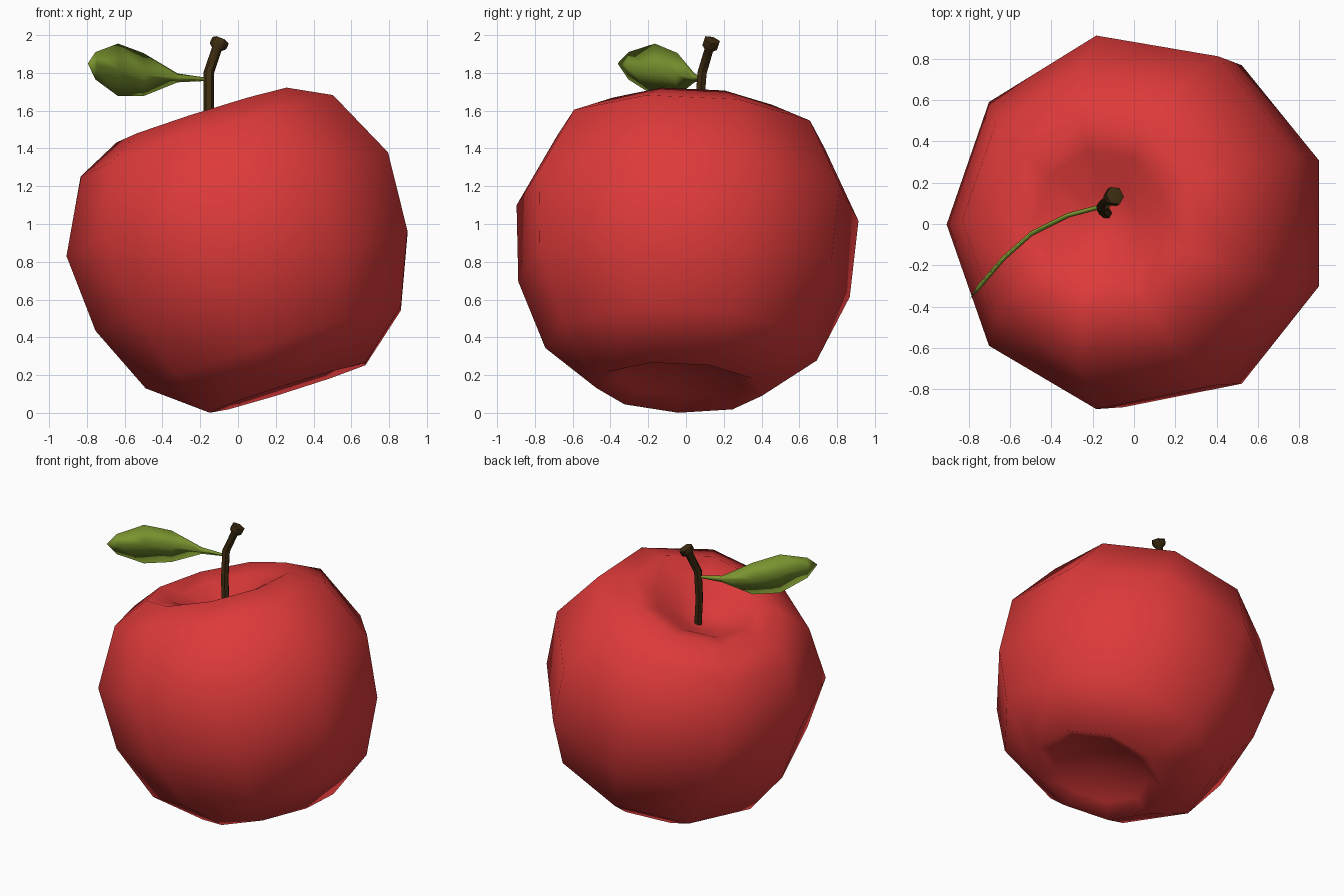
import bpy, bmesh, math
from mathutils import Vector

if "Cube" in bpy.data.objects:
    bpy.data.objects.remove(bpy.data.objects["Cube"])


def material(name, rgb):
    m = bpy.data.materials.new(name)
    m.diffuse_color = (*rgb, 1)
    m.use_nodes = True
    m.node_tree.nodes["Principled BSDF"].inputs["Base Color"].default_value = m.diffuse_color
    return m


def skin(name, rings, start, end, mat):
    """Join equal-sized rings of points, closing both ends at a point."""
    bm = bmesh.new()
    rows = [[bm.verts.new(p) for p in ring] for ring in rings]
    n = len(rows[0])
    for a, b in zip(rows, rows[1:]):
        for i in range(n):
            j = (i + 1) % n
            bm.faces.new((a[i], a[j], b[j], b[i]))
    for row, tip in ((rows[0], start), (rows[-1], end)):
        v = bm.verts.new(tip)
        for i in range(n):
            bm.faces.new((row[i], row[(i + 1) % n], v))
    bmesh.ops.recalc_face_normals(bm, faces=bm.faces)
    me = bpy.data.meshes.new(name)
    bm.to_mesh(me)
    bm.free()
    for p in me.polygons:
        p.use_smooth = True
    me.materials.append(mat)
    ob = bpy.data.objects.new(name, me)
    bpy.context.collection.objects.link(ob)
    return ob


def circle(center, axis, r, n, phase=0.0):
    d = Vector(axis).normalized()
    ex = Vector((1, 0, 0))
    ex = (ex - d * ex.dot(d)).normalized()
    ey = d.cross(ex)
    return [Vector(center) + r * (ex * math.cos(phase + 2 * math.pi * i / n)
                                  + ey * math.sin(phase + 2 * math.pi * i / n))
            for i in range(n)]


red = material("apple red", (0.73, 0.042, 0.042))
brown = material("stem brown", (0.05, 0.027, 0.006))
green = material("leaf green", (0.19, 0.29, 0.028))

# Apple body: nine-sided lathe profile (radius, height) on a tilted axis
axis = Vector((-0.30, 0.044, 0.954)).normalized()
origin = Vector((0.04, 0, 0.882))
profile = [(0.33, -0.73), (0.445, -0.785), (0.73, -0.56), (0.892, -0.19),
           (0.92, 0.235), (0.722, 0.615), (0.486, 0.73), (0.33, 0.685),
           (0.14, 0.575)]
skin("apple_body",
     [circle(origin + axis * h, axis, r, 9, math.pi) for r, h in profile],
     origin - axis * 0.69, origin + axis * 0.55, red)

# Stem: bent six-sided rod with a flared knob
path = [(-0.13, 0.05, 1.38, 0.027), (-0.155, 0.07, 1.60, 0.027),
        (-0.155, 0.085, 1.80, 0.028), (-0.113, 0.122, 1.925, 0.027),
        (-0.106, 0.128, 1.942, 0.047), (-0.092, 0.138, 1.973, 0.047)]
pts = [Vector(p[:3]) for p in path]
rings = []
for i, p in enumerate(path):
    t = pts[min(i + 1, len(pts) - 1)] - pts[max(i - 1, 0)]
    if i >= 3:
        t = pts[5] - pts[3]
    rings.append(circle(pts[i], t, p[3], 6))
stem = skin("stem", rings, pts[0], pts[-1] + Vector((0.003, 0.003, 0.008)), brown)
bpy.context.view_layer.objects.active = stem
stem.select_set(True)
bpy.ops.object.shade_smooth_by_angle(angle=math.radians(50))

# Leaf: thin upright blade, curved in plan; x, y, lower z, upper z
stations = [(-0.17, 0.085, 1.757, 1.775), (-0.32, 0.045, 1.750, 1.797),
            (-0.50, -0.045, 1.677, 1.905), (-0.635, -0.165, 1.677, 1.955),
            (-0.755, -0.305, 1.765, 1.91)]
rings = []
for i, (x, y, lo, hi) in enumerate(stations):
    a, b = stations[max(i - 1, 0)], stations[min(i + 1, 4)]
    n = Vector((b[1] - a[1], a[0] - b[0], 0)).normalized()
    mid = Vector((x, y, (lo + hi) / 2))
    rings.append([Vector((x, y, hi)), mid + n * 0.008,
                  Vector((x, y, lo)), mid - n * 0.014])
skin("leaf", rings, (-0.14, 0.09, 1.766), (-0.795, -0.362, 1.85), green)
